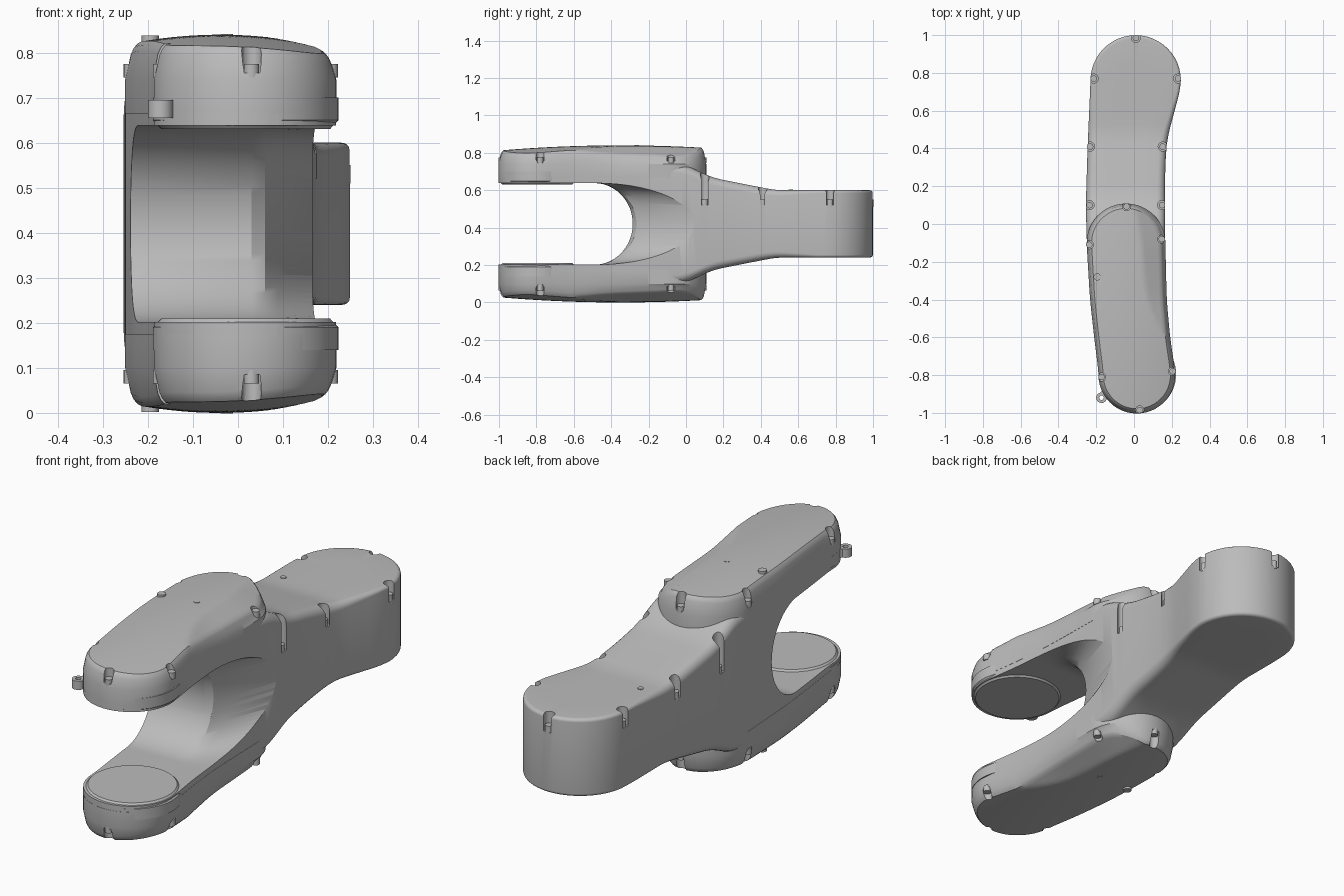
import bpy, bmesh, math
from mathutils import Vector, Matrix

cube = bpy.data.objects.get("Cube")
if cube:
    bpy.data.objects.remove(cube, do_unlink=True)

MID = 0.42  # height of the horizontal symmetry plane
grey = bpy.data.materials.new("light grey")
grey.use_nodes = True
grey.diffuse_color = (0.5, 0.5, 0.5, 1)
grey.node_tree.nodes["Principled BSDF"].inputs["Base Color"].default_value = (0.5, 0.5, 0.5, 1)


def lerp(pts, v):
    if v <= pts[0][0]:
        return pts[0][1]
    for (a, fa), (b, fb) in zip(pts, pts[1:]):
        if v <= b:
            return fa + (fb - fa) * (v - a) / (b - a)
    return pts[-1][1]


def soft(pts, v, w=0.06):
    return sum(lerp(pts, v + w * k / 3) for k in range(-3, 4)) / 7


RIGHT = [(-.8, -.185), (-.6, -.21), (-.4, -.232), (-.1, -.25), (.1, -.255), (.4, -.246), (.76, -.23)]
LEFT = [(-.8, .22), (-.6, .19), (-.4, .172), (-.1, .165), (.3, .165), (.45, .175), (.6, .215), (.72, .248), (.8, .25)]
BODY_TOP = [(-.1, .745), (0, .735), (.07, .70), (.15, .665), (.3, .635), (.48, .6)]
EDGE = [(-.6, .02), (-.2, .05), (.4, .04), (.7, .015)]
CREASE = [(-1, .25), (-.8, .19), (-.65, .13), (-.4, .06), (-.1, .03), (.1, -.02)]


def outline(y0, y1, n=24, m=60):
    """Plan outline with round ends; each point is paired with its spine point."""
    def ends(y):
        a, b = soft(RIGHT, y), soft(LEFT, y)
        return (a + b) / 2, (b - a) / 2
    out = []
    ys = [y0 + (y1 - y0) * i / m for i in range(1, m)]

    def cap(y, start):
        c, r = ends(y)
        for i in range(n + 1):
            a = start + math.pi * i / n
            out.append((Vector((c + r * math.cos(a), y + r * math.sin(a))), Vector((c, y))))
    cap(y0, math.pi)
    for y in ys:
        c, r = ends(y)
        out.append((Vector((c + r, y)), Vector((c, y))))
    cap(y1, 0)
    for y in reversed(ys):
        c, r = ends(y)
        out.append((Vector((c - r, y)), Vector((c, y))))
    return out


def finish(bm, name, smooth=30):
    bmesh.ops.remove_doubles(bm, verts=bm.verts, dist=1e-5)
    bmesh.ops.recalc_face_normals(bm, faces=bm.faces)
    me = bpy.data.meshes.new(name)
    bm.to_mesh(me)
    bm.free()
    ob = bpy.data.objects.new(name, me)
    bpy.context.collection.objects.link(ob)
    me.materials.append(grey)
    shade(ob, smooth)
    return ob


def shade(ob, angle=30):
    bpy.ops.object.select_all(action='DESELECT')
    bpy.context.view_layer.objects.active = ob
    ob.select_set(True)
    bpy.ops.object.shade_smooth_by_angle(angle=math.radians(angle))


def skin(bm, rings, caps=False):
    rows = [[bm.verts.new(p) for p in r] for r in rings]
    n = len(rows[0])
    for a, b in zip(rows, rows[1:]):
        for i in range(n):
            j = (i + 1) % n
            bm.faces.new((a[i], a[j], b[j], b[i]))
    if caps:
        bm.faces.new(rows[0])
        bm.faces.new(rows[-1])


def flip(z, low):
    return 2 * MID - z if low else z


def cut(ob, cutter):
    mod = ob.modifiers.new("cut", 'BOOLEAN')
    mod.operation, mod.solver, mod.object = 'DIFFERENCE', 'EXACT', cutter
    bpy.context.view_layer.objects.active = ob
    bpy.ops.object.modifier_apply(modifier=mod.name)
    bpy.data.objects.remove(cutter, do_unlink=True)
    shade(ob)


def pegs(name, spots, radius, z0, z1, low=False):
    """Several upright cylinders in one mesh."""
    bm = bmesh.new()
    for x, y in spots:
        bmesh.ops.create_cone(bm, cap_ends=True, segments=16, radius1=radius, radius2=radius,
                              depth=z1 - z0, matrix=Matrix.Translation((x, y, flip((z0 + z1) / 2, low))))
    return finish(bm, name)


# Arm body: rounded slab following the plan outline
plan = outline(-.8, .76)


def body_ring(s, a, low):
    ring = []
    for p, c in plan:
        r = lerp(EDGE, p.y)
        k = s * (1 - r / .21 * (1 - math.cos(a)))
        q = c + (p - c) * k
        ring.append((q.x, q.y, flip(soft(BODY_TOP, q.y, .04) - r * (1 - math.sin(a)), low)))
    return ring


arcs = [math.pi / 2 * i / 6 for i in range(7)]
half = [(1, a) for a in arcs] + [(.5, math.pi / 2), (0, math.pi / 2)]
bm = bmesh.new()
skin(bm, [body_ring(s, a, True) for s, a in reversed(half)] + [body_ring(s, a, False) for s, a in half])
body = finish(bm, "arm_body")

# Fork slot, flaring into a scoop on the left side
rings = []
for x, apex in ((-.4, -.285), (.03, -.285), (.06, -.265), (.09, -.19), (.17, .06), (.3, .46)):
    arc = [-math.pi / 2 + math.pi * i / 40 for i in range(41)]
    rings.append([(x, -1.3, MID - .218)] +
                 [(x, -.49 + (apex + .49) * math.cos(a), MID + .218 * math.sin(a)) for a in arc] +
                 [(x, -1.3, MID + .218)])
bm = bmesh.new()
skin(bm, rings, caps=True)
cut(body, finish(bm, "slot_cutter"))

# Screw pockets along the body
body_spots = [(-.213, .77), (.01, .985), (.233, .77), (-.232, .41), (.152, .41), (-.235, .1), (.148, .1)]
cut(body, pegs("pocket_cutter", body_spots, .024, .52, 1))
pegs("body_screws", body_spots, .017, .51, .55)

# Covers and fork pads, upper and lower
cover_plan = outline(-.8, -.1)
cover_spots = [(-.04, .093), (-.237, -.11), (.147, -.08), (-.172, -.81), (.205, -.78), (.03, -.985)]


def cover_height(x, y):
    crown = .84 - .02 * ((y + .35) / .55) ** 2 - .5 * (x + .04) ** 2
    return min(crown, .838 - .5 * (x - soft(CREASE, y)))


def cover_ring(s, low, z=None, drop=0):
    ring = []
    for p, c in cover_plan:
        q = c + (p - c) * s
        ring.append((q.x, q.y, flip(z if z else cover_height(q.x, q.y) - drop, low)))
    return ring


for low, side in ((False, "upper"), (True, "lower")):
    bm = bmesh.new()
    rings = [cover_ring(s, low, z) for s, z in ((0, .665), (1.005, .665), (1.005, .74))]
    rings += [cover_ring(s, low, drop=d) for s, d in ((.95, .02), (.92, .008), (.88, 0))]
    rings += [cover_ring(.88 - .08 * i, low) for i in range(1, 12)]
    skin(bm, rings)
    cover = finish(bm, side + "_cover")
    z0, z1 = (.755, 1)
    cut(cover, pegs("cover_cutter", cover_spots, .022, z0, z1, low))
    pegs(side + "_cover_screws", cover_spots, .017, .745, .775, low)
    pegs(side + "_cover_post", [(-.195, -.28)], .019, .77, .838, low)
    pegs(side + "_cover_plug", [(-.025, -.265)], .014, .82, .841, low)

    # Chamfered round pad on the inside of the fork
    bm = bmesh.new()
    rings = []
    for r, z in ((.187, .63), (.206, .65), (.206, .7)):
        rings.append([(.017 + r * math.cos(a), -.795 + r * math.sin(a), flip(z, low))
                      for a in [math.tau * i / 64 for i in range(64)]])
    skin(bm, rings, caps=True)
    finish(bm, side + "_fork_pad")

pegs("body_plug", [(-.16, .56)], .013, .58, .603)

# Cable eyelet beside the upper pad
bm = bmesh.new()
rings = []
for r, z in ((.012, .655), (.028, .655), (.028, .695), (.012, .695), (.012, .655)):
    rings.append([(-.172 + r * math.cos(a), -.92 + r * math.sin(a), z)
                  for a in [math.tau * i / 20 for i in range(20)]])
skin(bm, rings)
finish(bm, "cable_eyelet")
bm = bmesh.new()
bmesh.ops.create_cube(bm, size=1, matrix=Matrix.Translation((-.145, -.895, .675)) @
                      Matrix.Rotation(math.radians(45), 4, 'Z') @ Matrix.Diagonal((.04, .05, .04, 1)))
finish(bm, "eyelet_base")
